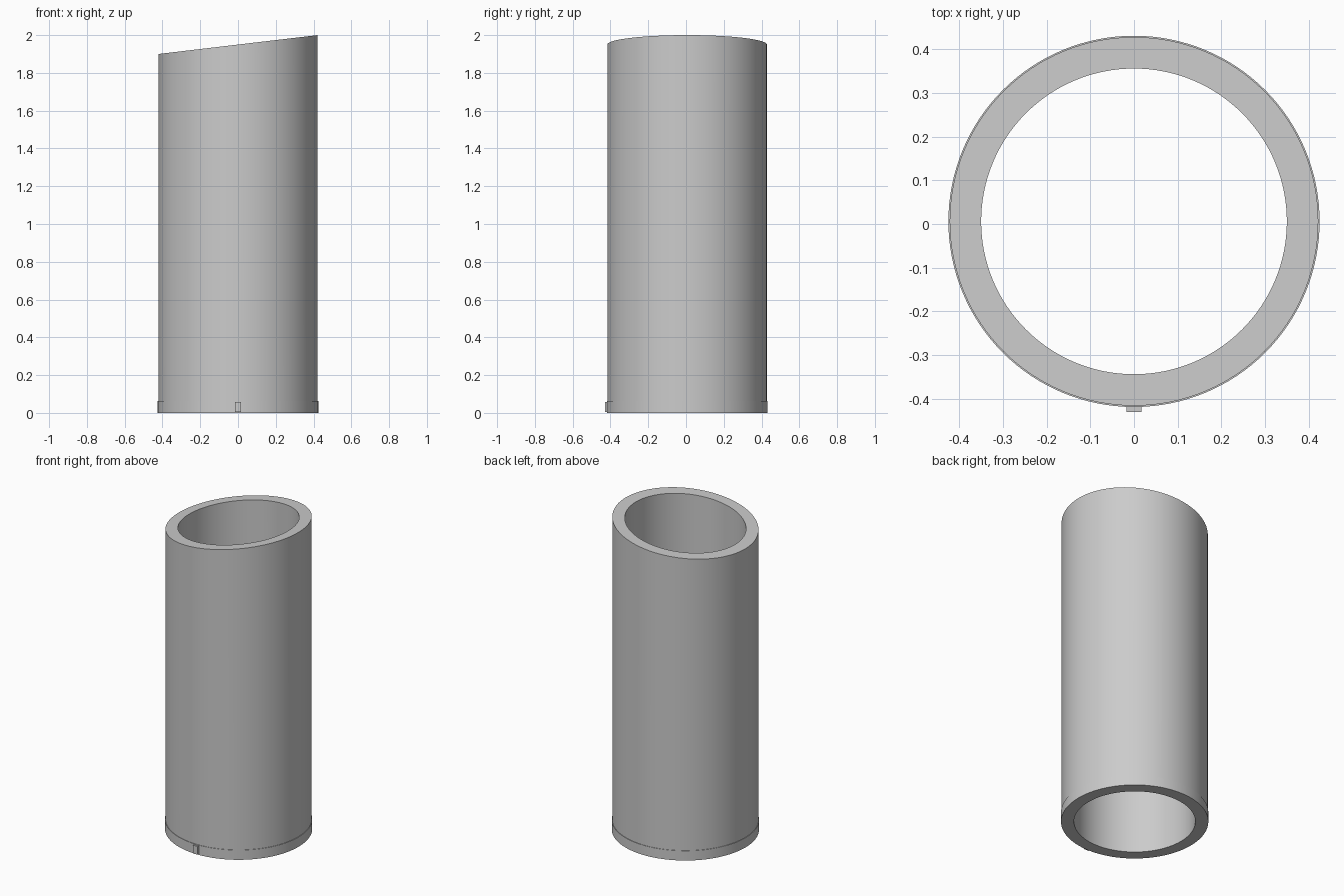
import bpy
import bmesh
import math

cube = bpy.data.objects.get("Cube")
if cube:
    bpy.data.objects.remove(cube, do_unlink=True)

CENTRE_Y = 0.006
SEGMENTS = 128
INNER, OUTER, BAND = 0.35, 0.422, 0.425
BAND_TOP = 0.062

grey = bpy.data.materials.new("plain grey")
grey.use_nodes = True
colour = (0.6, 0.6, 0.6, 1)
grey.diffuse_color = colour
grey.node_tree.nodes["Principled BSDF"].inputs["Base Color"].default_value = colour


def make_object(name, bm):
    bmesh.ops.recalc_face_normals(bm, faces=bm.faces)
    mesh = bpy.data.meshes.new(name)
    bm.to_mesh(mesh)
    bm.free()
    mesh.materials.append(grey)
    obj = bpy.data.objects.new(name, mesh)
    bpy.context.collection.objects.link(obj)
    return obj


def slanted_top(x):
    return 1.95 + 0.05 * x / OUTER


# Hollow tube: a closed wall profile swept round, with a slanted rim
# and a slightly wider band at the foot (None marks the slanted rim)
profile = [(INNER, 0), (BAND, 0), (BAND, BAND_TOP), (OUTER, BAND_TOP),
           (OUTER, None), (INNER, None)]
bm = bmesh.new()
rings = []
for radius, z in profile:
    ring = []
    for i in range(SEGMENTS):
        a = math.tau * i / SEGMENTS
        x, y = radius * math.cos(a), radius * math.sin(a) + CENTRE_Y
        ring.append(bm.verts.new((x, y, slanted_top(x) if z is None else z)))
    rings.append(ring)
for k, ring in enumerate(rings):
    following = rings[(k + 1) % len(rings)]
    for i in range(SEGMENTS):
        j = (i + 1) % SEGMENTS
        bm.faces.new((ring[i], ring[j], following[j], following[i]))
tube = make_object("slanted_tube", bm)

# Small raised marker on the front of the band
bm = bmesh.new()
bmesh.ops.create_cube(bm, size=1)
bmesh.ops.scale(bm, vec=(0.034, 0.014, 0.052), verts=bm.verts)
bmesh.ops.translate(bm, vec=(0, -0.423, 0.031), verts=bm.verts)
make_object("front_marker", bm)

# Smooth walls with crisp rims
bpy.ops.object.select_all(action="DESELECT")
tube.select_set(True)
bpy.context.view_layer.objects.active = tube
bpy.ops.object.shade_smooth_by_angle(angle=math.radians(30))
